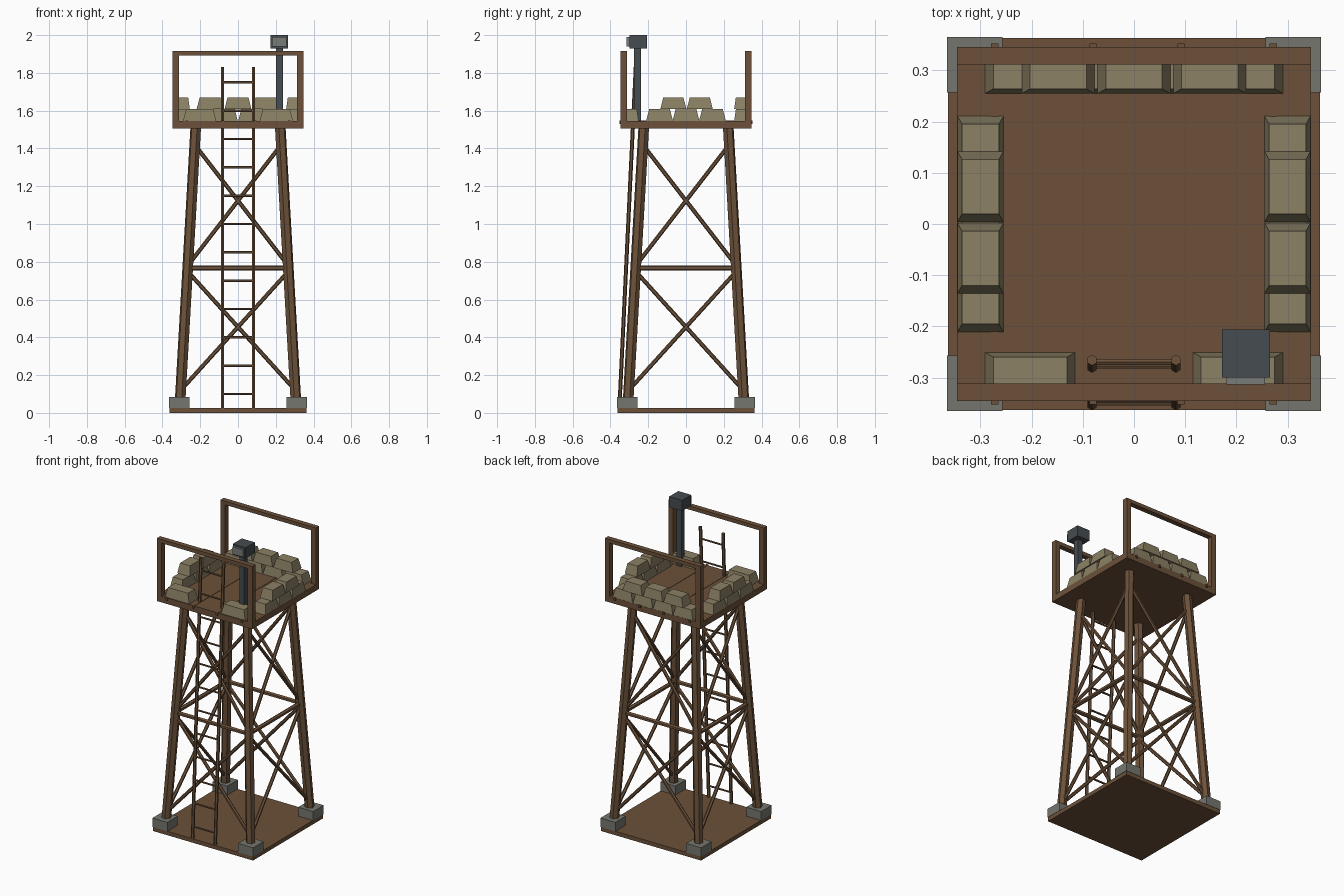
import bpy, bmesh
from mathutils import Vector, Matrix

if "Cube" in bpy.data.objects:
    bpy.data.objects.remove(bpy.data.objects["Cube"])


def material(name, rgb):
    m = bpy.data.materials.new(name)
    m.diffuse_color = (*rgb, 1)
    m.use_nodes = True
    m.node_tree.nodes["Principled BSDF"].inputs["Base Color"].default_value = m.diffuse_color
    return m


WOOD = material("brown wood", (0.15, 0.083, 0.042))
BAG = material("khaki canvas", (0.26, 0.22, 0.13))
CONCRETE = material("grey concrete", (0.18, 0.18, 0.16))
METAL = material("dark metal", (0.06, 0.072, 0.08))
LENS = material("lamp lens", (0.19, 0.2, 0.19))


def finish(name, bm, mat):
    bmesh.ops.recalc_face_normals(bm, faces=bm.faces)
    me = bpy.data.meshes.new(name)
    bm.to_mesh(me)
    bm.free()
    me.materials.append(mat)
    ob = bpy.data.objects.new(name, me)
    bpy.context.collection.objects.link(ob)
    return ob


def box(name, lo, hi, mat, taper=(0, 0)):
    """Block between two corners; taper pulls the top edges inward."""
    lo, hi = Vector(lo), Vector(hi)
    mid, size = (lo + hi) / 2, hi - lo
    bm = bmesh.new()
    bmesh.ops.create_cube(bm, size=1)
    for v in bm.verts:
        top = v.co.z > 0
        for i in range(2):
            side = 1 if v.co[i] > 0 else -1
            v.co[i] = mid[i] + side * (size[i] / 2 - (taper[i] if top else 0))
        v.co.z = hi.z if top else lo.z
    return finish(name, bm, mat)


def pole(name, a, b, radius, mat=WOOD):
    """Six-sided pole between two points."""
    a, b = Vector(a), Vector(b)
    d = b - a
    bm = bmesh.new()
    bmesh.ops.create_cone(bm, cap_ends=True, segments=6, radius1=radius,
                          radius2=radius, depth=d.length)
    turn = d.to_track_quat('Z', 'Y').to_matrix().to_4x4()
    bmesh.ops.transform(bm, matrix=Matrix.Translation((a + b) / 2) @ turn, verts=bm.verts)
    return finish(name, bm, mat)


def sandbag(x, y, layer, length, along_x):
    z = 1.545 + 0.063 * layer
    hx, hy = (length / 2, 0.045) if along_x else (0.045, length / 2)
    taper = (0.016, 0.009) if along_x else (0.009, 0.016)
    box("sandbag", (x - hx, y - hy, z), (x + hx, y + hy, z + 0.063), BAG, taper)


def leg_offset(z):
    return 0.31 - 0.057 * z


# Ground plate, footings and leaning legs
box("base_plate", (-0.363, -0.363, 0), (0.363, 0.363, 0.026), WOOD)
for sx in (-1, 1):
    for sy in (-1, 1):
        cx, cy = sx * 0.311, sy * 0.311
        box("footing", (cx - 0.054, cy - 0.054, 0.026), (cx + 0.054, cy + 0.054, 0.085), CONCRETE)
        lo, hi = leg_offset(0.05), leg_offset(1.51)
        pole("leg", (sx * lo, sy * lo, 0.05), (sx * hi, sy * hi, 1.51), 0.029)

# Cross braces and a middle beam on each of the four sides
for k in range(4):
    def corner(side, z):
        r = leg_offset(z)
        return Matrix.Rotation(k * 1.5707963, 3, 'Z') @ Vector((side * r, -r, z))
    pole("middle_beam", corner(-1, 0.767), corner(1, 0.767), 0.014)
    for z0, z1 in ((0.12, 0.75), (0.78, 1.42)):
        for s in (-1, 1):
            pole("cross_brace", corner(s, z0), corner(-s, z1), 0.011)

# Deck with thin battens
box("deck", (-0.346, -0.346, 1.505), (0.346, 0.346, 1.545), WOOD)
for x in (-0.272, -0.08, 0.092, 0.272):
    box("batten", (x - 0.007, -0.353, 1.53), (x + 0.007, 0.353, 1.547), WOOD)

# Guard frames at front and back
for sy in (-1, 1):
    y = sy * 0.329
    for sx in (-1, 1):
        x = sx * 0.329
        box("guard_post", (x - 0.017, y - 0.017, 1.545), (x + 0.017, y + 0.017, 1.915), WOOD)
    box("guard_rail", (-0.346, y - 0.017, 1.893), (0.346, y + 0.017, 1.917), WOOD)

# Sandbag walls
for sx in (-1, 1):
    for y in (-0.14, 0, 0.14):
        sandbag(sx * 0.3, y, 0, 0.142, False)
    for y in (-0.067, 0.073):
        sandbag(sx * 0.3, y, 1, 0.138, False)
    sandbag(sx * 0.203, -0.296, 0, 0.176, True)
for x in (-0.219, -0.073, 0.073, 0.219):
    sandbag(x, 0.3, 0, 0.144, True)
for x in (-0.148, 0, 0.148):
    sandbag(x, 0.3, 1, 0.142, True)


# Leaning ladder
def ladder_y(z):
    return -0.354 + 0.048 * z


for x in (-0.082, 0.082):
    pole("ladder_rail", (x, ladder_y(0.02), 0.02), (x, ladder_y(1.83), 1.83), 0.0105)
for i in range(12):
    z = 0.1 + 0.15 * i
    pole("ladder_rung", (-0.082, ladder_y(z), z), (0.082, ladder_y(z), z), 0.0065)

# Searchlight
box("lamp_post", (0.201, -0.274, 1.545), (0.237, -0.238, 1.935), METAL)
box("lamp_housing", (0.172, -0.3, 1.93), (0.266, -0.206, 2.0), METAL)
box("lamp_lens", (0.181, -0.314, 1.941), (0.256, -0.3, 1.989), LENS)
